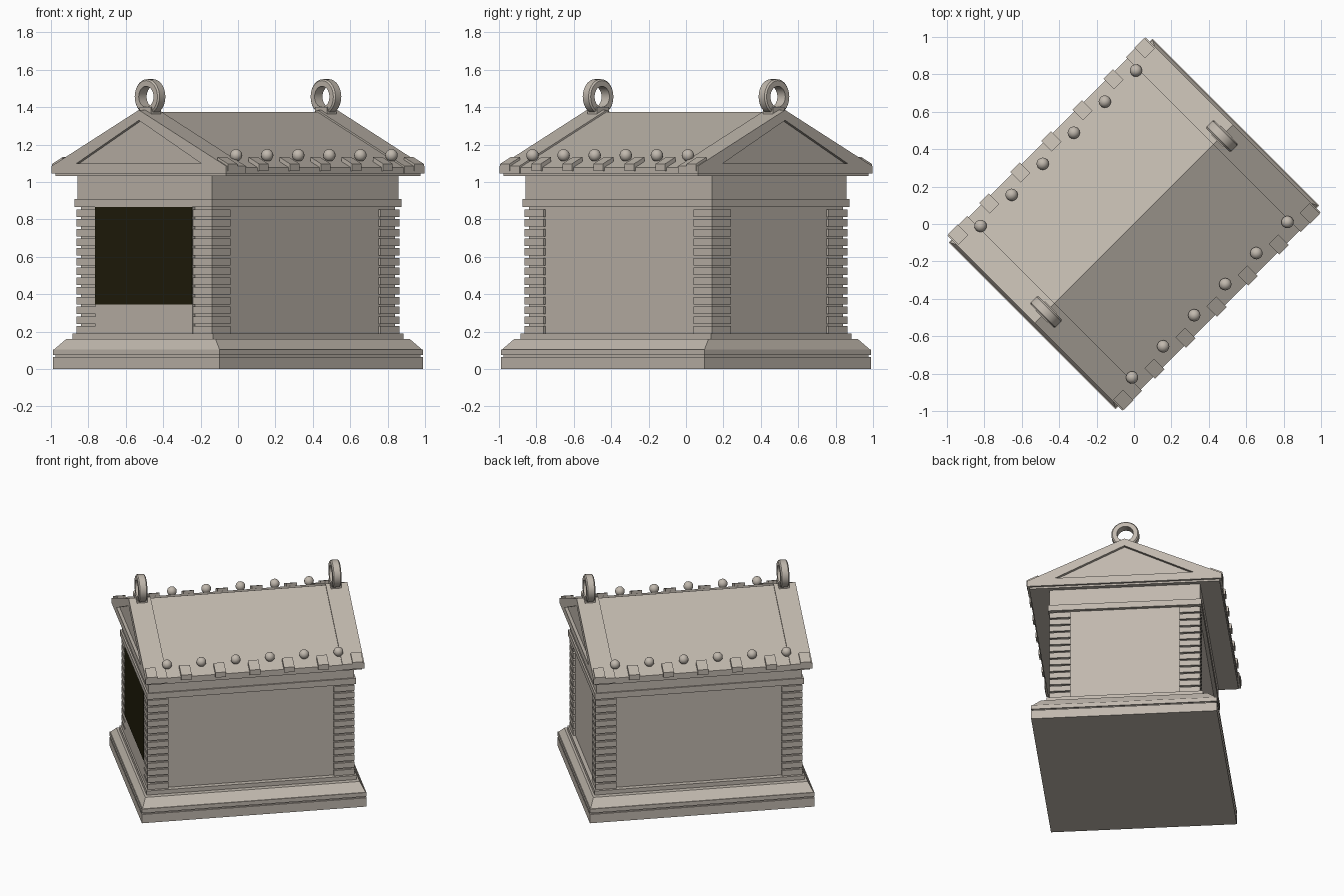
import bpy, bmesh, math
from mathutils import Matrix, Vector

old = bpy.data.objects.get("Cube")
if old:
    bpy.data.objects.remove(old, do_unlink=True)

# The building runs along its own x axis and is turned 45 degrees as a whole
TURN = Matrix.Rotation(math.radians(45), 4, 'Z')


def material(name, rgb):
    m = bpy.data.materials.new(name)
    m.use_nodes = True
    color = (*rgb, 1)
    m.diffuse_color = color
    bsdf = m.node_tree.nodes["Principled BSDF"]
    bsdf.inputs["Base Color"].default_value = color
    bsdf.inputs["Roughness"].default_value = 0.9
    return m


STONE = material("pale stone", (0.53, 0.48, 0.42))
DARK = material("dark opening", (0.014, 0.012, 0.003))


def finish(name, bm, mat=STONE, smooth=False):
    bmesh.ops.recalc_face_normals(bm, faces=bm.faces)
    mesh = bpy.data.meshes.new(name)
    bm.to_mesh(mesh)
    bm.free()
    mesh.materials.append(mat)
    obj = bpy.data.objects.new(name, mesh)
    obj.matrix_world = TURN
    bpy.context.collection.objects.link(obj)
    if smooth:
        bpy.context.view_layer.objects.active = obj
        bpy.ops.object.select_all(action='DESELECT')
        obj.select_set(True)
        bpy.ops.object.shade_smooth_by_angle(angle=math.radians(40))
    return obj


def add_tier(bm, low, high, z0, z1, center=(0, 0)):
    """Block with half sizes low at z0 and high at z1."""
    verts = bmesh.ops.create_cube(bm, size=2)["verts"]
    for v in verts:
        half = high if v.co.z > 0 else low
        v.co = Vector((center[0] + v.co.x * half[0], center[1] + v.co.y * half[1],
                       z1 if v.co.z > 0 else z0))


def tier(name, low, z0, z1, high=None, center=(0, 0), mat=STONE):
    bm = bmesh.new()
    add_tier(bm, low, high or low, z0, z1, center)
    return finish(name, bm, mat)


def add_prism(bm, profile, x0, x1):
    """Extrude a (y, z) profile along x."""
    face = bm.faces.new([bm.verts.new((x0, y, z)) for y, z in profile])
    ext = bmesh.ops.extrude_face_region(bm, geom=[face], use_keep_orig=True)["geom"]
    for v in ext:
        if isinstance(v, bmesh.types.BMVert):
            v.co.x = x1


# Stepped plinth
tier("plinth_block", (0.77, 0.63), 0, 0.065)
tier("plinth_groove", (0.76, 0.62), 0.065, 0.075)
tier("plinth_band", (0.77, 0.63), 0.075, 0.105)
tier("plinth_slope", (0.765, 0.625), 0.105, 0.16, (0.735, 0.565))
tier("plinth_step", (0.72, 0.53), 0.16, 0.19)

# Walls, front panel and dark opening
tier("wall_core", (0.693, 0.495), 0.19, 0.87)
tier("front_panel", (0.01, 0.366), 0.19, 0.866, center=(-0.7, 0))
tier("front_opening", (0.003, 0.366), 0.345, 0.866, center=(-0.711, 0), mat=DARK)

# Ribbed corner blocks
COURSES, PITCH = 13, 0.052
bm = bmesh.new()
for sx in (-1, 1):
    for sy in (-1, 1):
        for i in range(COURSES):
            z = 0.19 + i * PITCH
            add_tier(bm, (0.071, 0.071), (0.071, 0.071), z, z + 0.04,
                     (sx * 0.638, sy * 0.44))
finish("corner_ribs", bm)

# Frieze below the roof
tier("frieze_band", (0.717, 0.52), 0.866, 0.91)
tier("frieze", (0.705, 0.51), 0.91, 1.045)

# Roof body
RIDGE, EAVE, HALF, BASE = 1.385, 1.085, 0.66, 1.045
SLOPE = (RIDGE - EAVE) / HALF


def roof_z(y):
    return RIDGE - SLOPE * abs(y)


def roof_profile(drop, half):
    side = roof_z(half) - drop
    return [(-half, BASE), (half, BASE), (half, side), (0, RIDGE - drop), (-half, side)]


tier("cornice", (0.735, 0.645), 1.032, BASE)
bm = bmesh.new()
add_prism(bm, roof_profile(0.01, 0.652), -0.62, 0.62)
finish("roof", bm)

# Gable ends: raised roof strip, then a frame around a sunken triangle
IN_W, IN_Z, IN_TOP = 0.47, 1.1, 1.33
for label, s in (("front", -1), ("back", 1)):
    bm = bmesh.new()
    add_prism(bm, roof_profile(0, HALF), s * 0.6, s * 0.728)
    finish(label + "_gable", bm)
    bm = bmesh.new()
    add_prism(bm, [(-HALF, BASE), (HALF, BASE), (HALF, EAVE), (IN_W, IN_Z),
                   (-IN_W, IN_Z), (-HALF, EAVE)], s * 0.728, s * 0.75)
    for side in (-1, 1):
        add_prism(bm, [(side * HALF, EAVE), (0, RIDGE), (0, IN_TOP),
                       (side * IN_W, IN_Z)], s * 0.728, s * 0.75)
    finish(label + "_gable_frame", bm)

# Eave tiles and round knobs along both sides
for label, s in (("right", -1), ("left", 1)):
    bm = bmesh.new()
    inner, outer = 0.585, 0.664
    for i in range(7):
        x = (i - 3) * 0.235
        add_prism(bm, [(s * inner, 1.06), (s * outer, 1.06),
                       (s * outer, roof_z(outer) + 0.014),
                       (s * inner, roof_z(inner) + 0.014)], x - 0.036, x + 0.036)
    finish(label + "_eave_tiles", bm)
    bm = bmesh.new()
    for i in range(6):
        spot = Matrix.Translation(((i - 2.5) * 0.235, s * 0.573, 1.143))
        bmesh.ops.create_uvsphere(bm, u_segments=16, v_segments=10, radius=0.033,
                                  matrix=spot)
    finish(label + "_roof_knobs", bm, smooth=True)

# Ridge rings on small feet
OUTER_R, INNER_R, RING_Z = 0.094, 0.056, 1.456
for label, x in (("front", -0.665), ("back", 0.665)):
    bm = bmesh.new()
    corners = [(-0.03, INNER_R), (-0.03, OUTER_R - 0.008), (-0.022, OUTER_R),
               (0.022, OUTER_R), (0.03, OUTER_R - 0.008), (0.03, INNER_R)]
    verts = [bm.verts.new((x + dx, 0, RING_Z + r)) for dx, r in corners]
    edges = [bm.edges.new((verts[i - 1], verts[i])) for i in range(len(verts))]
    bmesh.ops.spin(bm, geom=verts + edges, cent=(x, 0, RING_Z), axis=(1, 0, 0),
                   angle=math.tau, steps=28)
    bmesh.ops.remove_doubles(bm, verts=bm.verts, dist=0.0005)
    finish(label + "_ring", bm, smooth=True)
    tier(label + "_ring_foot", (0.036, 0.045), 1.35, 1.4, center=(x, 0))
